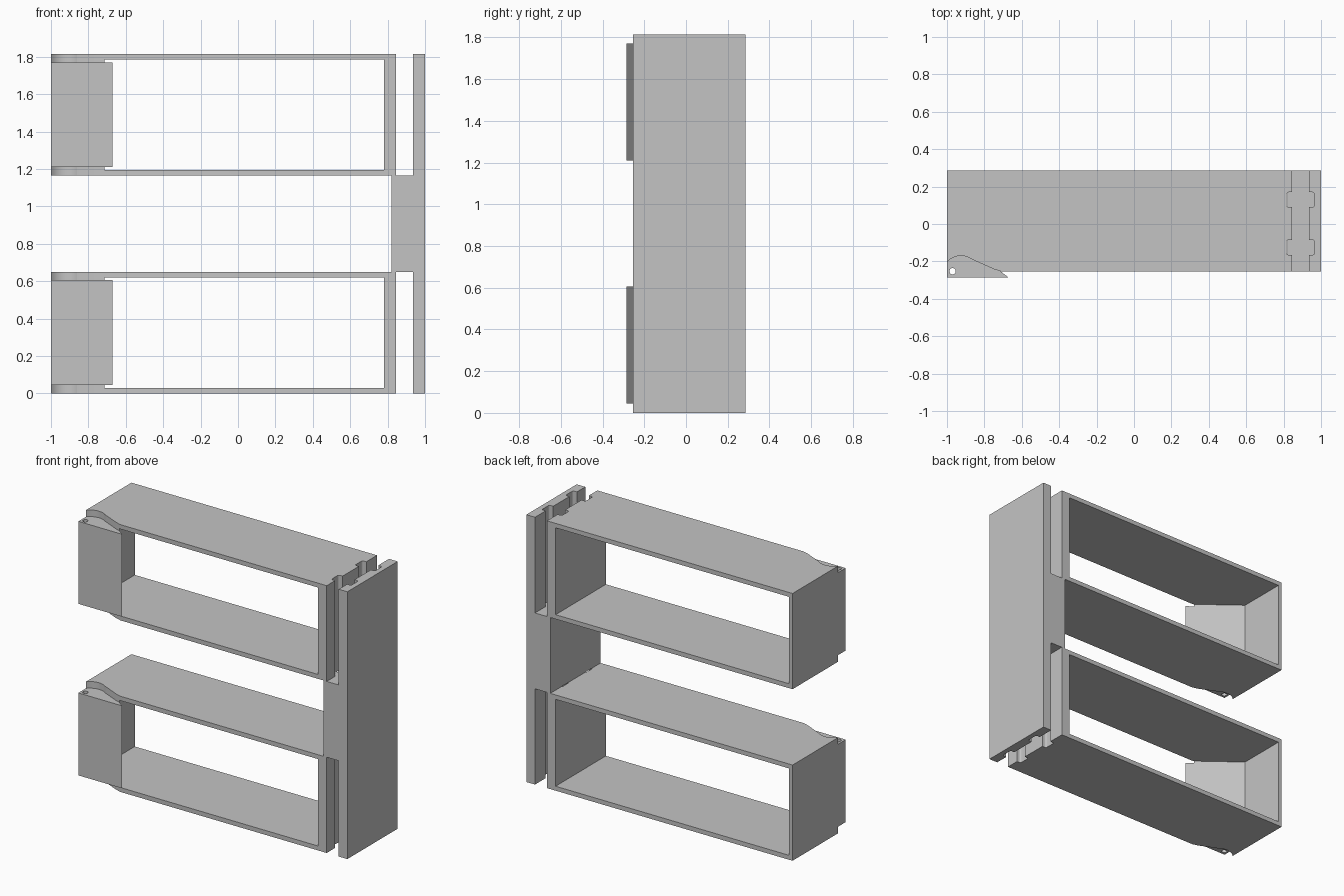
import bpy
import bmesh
from math import cos, sin, pi, radians

cube = bpy.data.objects.get("Cube")
if cube:
    bpy.data.objects.remove(cube, do_unlink=True)

HEIGHT, TIER, WALL = 1.815, 0.65, 0.03
FRONT, BACK = -0.255, 0.285
LID = 0.045  # depth of the hinge recess above and below each door

grey = bpy.data.materials.new("plain grey")
grey.use_nodes = True
grey.diffuse_color = (0.55, 0.55, 0.55, 1)
grey.node_tree.nodes["Principled BSDF"].inputs["Base Color"].default_value = grey.diffuse_color


def prism(name, outline, z0, z1):
    """Extrude a plan outline from z0 to z1."""
    bm = bmesh.new()
    face = bm.faces.new([bm.verts.new((x, y, z0)) for x, y in outline])
    ext = bmesh.ops.extrude_face_region(bm, geom=[face])
    top = [v for v in ext["geom"] if isinstance(v, bmesh.types.BMVert)]
    bmesh.ops.translate(bm, verts=top, vec=(0, 0, z1 - z0))
    bmesh.ops.recalc_face_normals(bm, faces=bm.faces)
    mesh = bpy.data.meshes.new(name)
    bm.to_mesh(mesh)
    bm.free()
    mesh.materials.append(grey)
    obj = bpy.data.objects.new(name, mesh)
    bpy.context.collection.objects.link(obj)
    return obj


def rect(x0, x1, y0, y1):
    return [(x0, y0), (x1, y0), (x1, y1), (x0, y1)]


def arc(cx, cy, r, a0, a1, n):
    steps = [radians(a0 + (a1 - a0) * i / n) for i in range(n + 1)]
    return [(cx + r * cos(a), cy + r * sin(a)) for a in steps]


def rounded(x0, x1, y0, y1, r):
    return (arc(x1 - r, y1 - r, r, 0, 90, 4) + arc(x0 + r, y1 - r, r, 90, 180, 4)
            + arc(x0 + r, y0 + r, r, 180, 270, 4) + arc(x1 - r, y0 + r, r, 270, 360, 4))


def cut(obj, cutters):
    """Subtract each cutter, bake the result and drop the cutters."""
    for c in cutters:
        c.hide_render = True
        mod = obj.modifiers.new("cut", 'BOOLEAN')
        mod.operation, mod.solver, mod.object = 'DIFFERENCE', 'EXACT', c
    graph = bpy.context.evaluated_depsgraph_get()
    graph.update()
    mesh = bpy.data.meshes.new_from_object(obj.evaluated_get(graph))
    obj.modifiers.clear()
    obj.data = mesh
    for c in cutters:
        bpy.data.objects.remove(c, do_unlink=True)


def grooves(z0):
    """Pairs of vertical rail slots shared by the frame and the spine."""
    return [prism("groove_cutter", rounded(0.815, 0.965, y, y + 0.08, 0.012),
                  z0 - 0.05 if z0 == 0 else z0, z0 + TIER + (0.05 if z0 else 0))
            for y in (-0.165, 0.09)]


# Plan outlines: frame with door tip, open interior, curved hinge recess
body = [(-1, -0.285), (-0.672, -0.285), (-0.71, FRONT), (0.845, FRONT),
        (0.845, BACK), (-1, BACK)]
inside = [(-0.975, 0.4), (-0.975, -0.05), (-0.672, -0.285), (-0.543, -0.385),
          (0.78, -0.385), (0.78, 0.4)]
recess = ([(-1.1, -0.4), (-0.6, -0.4), (-0.6, -0.258), (-0.705, FRONT),
           (-0.745, -0.243), (-0.86, -0.192)]
          + arc(-0.925, -0.27, 0.1, 50, 138, 12) + [(-1.03, -0.22), (-1.1, -0.22)])

# Two open box frames, each with a hinged-looking corner door
for name, z in (("lower_frame", 0), ("upper_frame", HEIGHT - TIER)):
    frame = prism(name, body, z, z + TIER)
    cut(frame, [
        prism("interior_cutter", inside, z + WALL, z + TIER - WALL),
        prism("recess_cutter", recess, z - 0.1, z + LID),
        prism("recess_cutter", recess, z + TIER - LID, z + TIER + 0.1),
        prism("pin_cutter", arc(-0.97, -0.253, 0.017, 0, 345, 23), z - 0.1, z + TIER + 0.1),
    ] + grooves(z))

# Spine plate with matching grooves
spine = prism("spine", rect(0.935, 1, FRONT, BACK), 0, HEIGHT)
cut(spine, grooves(0) + grooves(HEIGHT - TIER))

# Block joining both frames to the spine
prism("connector", rect(0.82, 0.935, FRONT, BACK), TIER, HEIGHT - TIER)

# Smooth the curved walls, keep the corners crisp
for obj in bpy.context.collection.objects:
    if obj.type == 'MESH' and obj.name in ("lower_frame", "upper_frame", "spine"):
        obj.data.shade_smooth()
        obj.data.set_sharp_from_angle(angle=radians(25))
